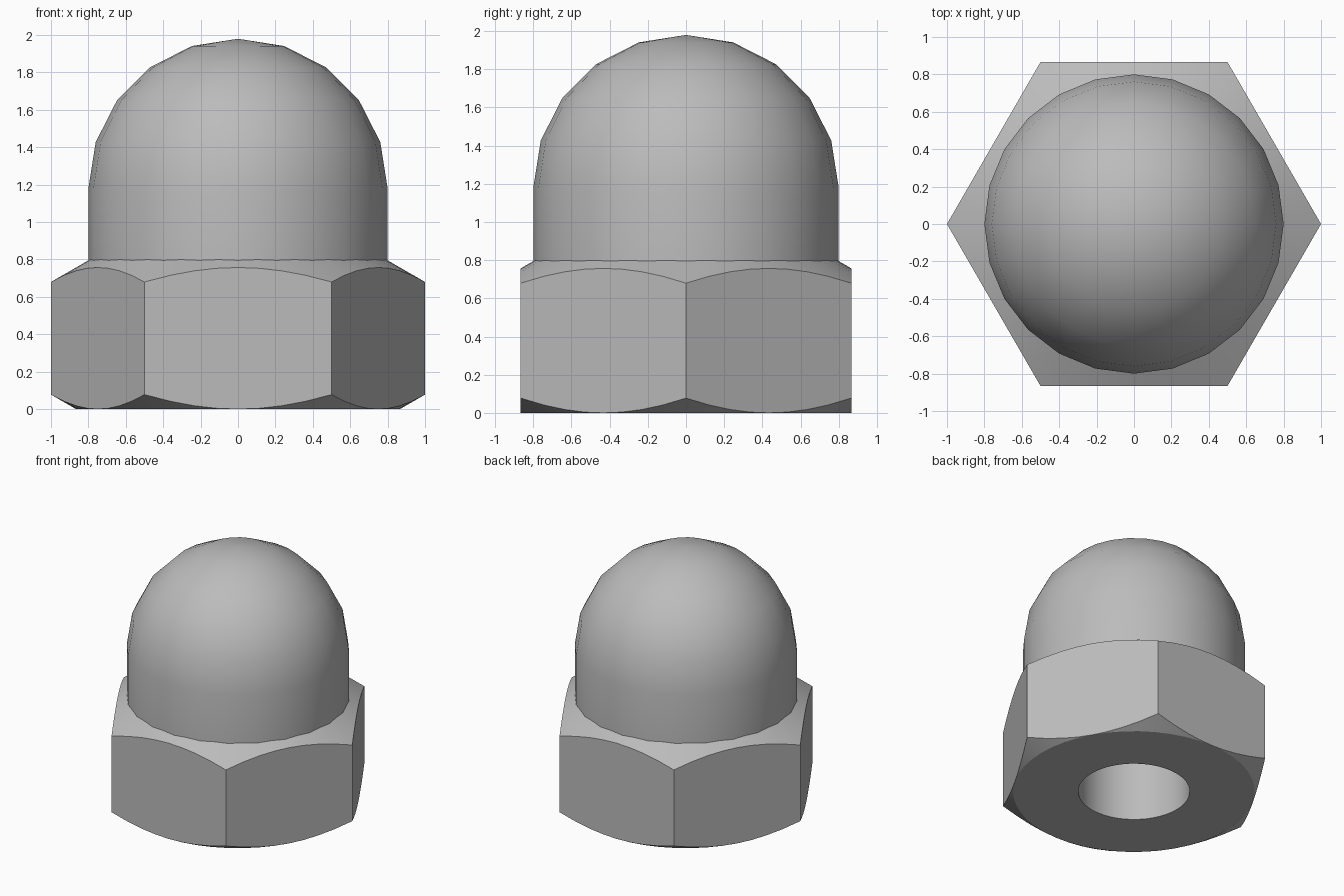
import bpy, bmesh
from math import sin, cos, tan, pi, radians

cube = bpy.data.objects.get("Cube")
if cube:
    bpy.data.objects.remove(cube)

APOTHEM = 0.866      # centre to flat of the hexagon
DOME_R = 0.8
SLOPE = tan(radians(30))

steel = bpy.data.materials.new("steel_grey")
steel.use_nodes = True
GREY = (0.5, 0.5, 0.5, 1)
steel.diffuse_color = GREY
steel.node_tree.nodes["Principled BSDF"].inputs["Base Color"].default_value = GREY


def lathe(name, rings, sides):
    """Skin rings given as functions angle -> (radius, height)."""
    bm = bmesh.new()
    grid = []
    for ring in rings:
        row = []
        for i in range(sides):
            a = 2 * pi * i / sides
            r, z = ring(a)
            row.append(bm.verts.new((r * cos(a), r * sin(a), z)))
        grid.append(row)
    for low, high in zip(grid, grid[1:]):
        for i in range(sides):
            j = (i + 1) % sides
            bm.faces.new((low[i], low[j], high[j], high[i]))
    bmesh.ops.remove_doubles(bm, verts=bm.verts, dist=0.0005)
    mesh = bpy.data.meshes.new(name)
    bm.to_mesh(mesh)
    bm.free()
    mesh.materials.append(steel)
    obj = bpy.data.objects.new(name, mesh)
    bpy.context.collection.objects.link(obj)
    bpy.ops.object.select_all(action='DESELECT')
    obj.select_set(True)
    bpy.context.view_layer.objects.active = obj
    bpy.ops.object.shade_smooth_by_angle(angle=radians(25))
    return obj


def circle(r, z):
    return lambda a: (r, z)


def hex_radius(a):
    return APOTHEM / cos((a % (pi / 3)) - pi / 6)


def hex_bottom(a):
    r = hex_radius(a)
    return r, (r - APOTHEM) * SLOPE


def hex_top(a):
    r = hex_radius(a)
    return r, 0.757 - (r - APOTHEM) * SLOPE


# Hexagonal body: blind bore, flat underside, chamfered flats, sloped shoulder
lathe("hex_body", [
    circle(0, 1.2), circle(0.4, 1.2), circle(0.4, 0),
    circle(APOTHEM, 0), hex_bottom, hex_top,
    circle(0.77, 0.757 + (APOTHEM - 0.77) * SLOPE),
], 48)

# Domed cap: short cylinder topped by a hemisphere
STEPS = 5
arc = [k * pi / 2 / STEPS for k in range(STEPS + 1)]
lathe("domed_cap", [circle(DOME_R, 0.78)] + [
    circle(DOME_R * cos(t), 1.18 + DOME_R * sin(t)) for t in arc], 24)
